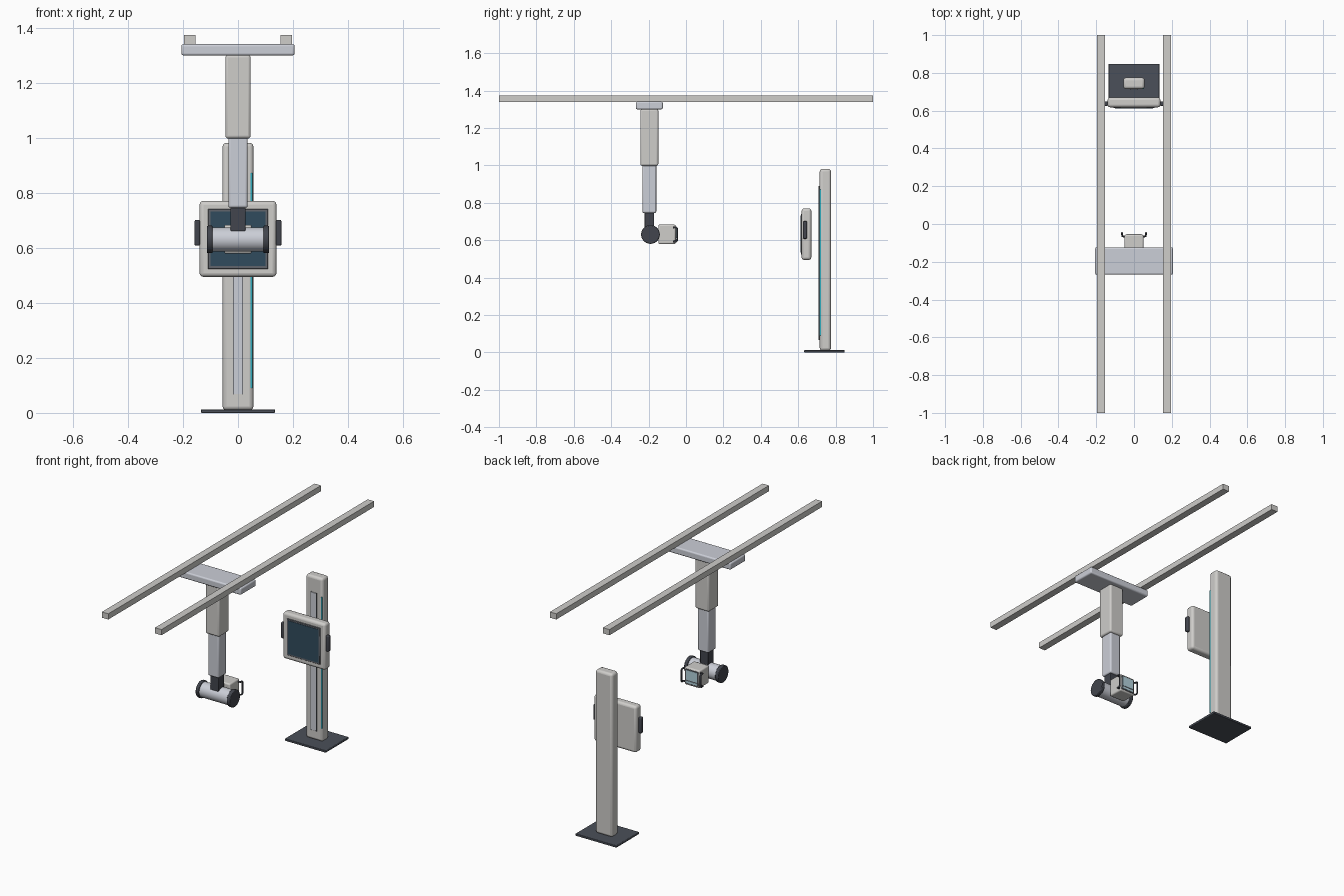
import bpy, math
from mathutils import Vector

if "Cube" in bpy.data.objects:
    bpy.data.objects.remove(bpy.data.objects["Cube"])


def mat(name, rgb):
    m = bpy.data.materials.new(name)
    m.diffuse_color = (*rgb, 1)
    m.use_nodes = True
    m.node_tree.nodes["Principled BSDF"].inputs["Base Color"].default_value = m.diffuse_color
    return m


SHELL = mat("warm_grey", (0.62, 0.61, 0.59))
METAL = mat("metal", (0.60, 0.62, 0.68))
DARK = mat("dark_plastic", (0.055, 0.06, 0.075))
BASE = mat("base_grey", (0.07, 0.08, 0.10))
FRAME = mat("frame_grey", (0.12, 0.13, 0.15))
GLASS = mat("panel_blue", (0.03, 0.07, 0.11))
CYAN = mat("cyan_strip", (0.03, 0.42, 0.52))
WINDOW = mat("pale_window", (0.45, 0.65, 0.72))


def finish(o, name, m, bevel=0, seg=3):
    o.name = name
    o.data.materials.append(m)
    if bevel:
        b = o.modifiers.new("bevel", "BEVEL")
        b.width, b.segments, b.limit_method = bevel, seg, "ANGLE"
    bpy.ops.object.shade_smooth_by_angle(angle=math.radians(35))
    return o


def box(name, x, y, z, m, bevel=0, seg=3):
    """Box from (min, max) ranges on each axis."""
    c = [(a + b) / 2 for a, b in (x, y, z)]
    bpy.ops.mesh.primitive_cube_add(size=1, location=c)
    o = bpy.context.object
    o.scale = [b - a for a, b in (x, y, z)]
    bpy.ops.object.transform_apply(location=False, rotation=False, scale=True)
    return finish(o, name, m, bevel, seg)


def cyl_x(name, x, y, z, r, m, bevel=0):
    """Cylinder lying along x."""
    bpy.ops.mesh.primitive_cylinder_add(
        vertices=48, radius=r, depth=x[1] - x[0],
        location=((x[0] + x[1]) / 2, y, z), rotation=(0, math.pi / 2, 0))
    return finish(bpy.context.object, name, m, bevel, 2)


def rod(name, pts, r, m):
    """Round bar through a few points, converted to mesh."""
    cu = bpy.data.curves.new(name, "CURVE")
    cu.dimensions = "3D"
    cu.bevel_depth, cu.bevel_resolution, cu.use_fill_caps = r, 3, True
    s = cu.splines.new("POLY")
    s.points.add(len(pts) - 1)
    for p, q in zip(s.points, pts):
        p.co = (*q, 1)
    o = bpy.data.objects.new(name, cu)
    bpy.context.collection.objects.link(o)
    bpy.ops.object.select_all(action="DESELECT")
    o.select_set(True)
    bpy.context.view_layer.objects.active = o
    bpy.ops.object.convert(target="MESH")
    return finish(bpy.context.object, name, m)


def sym(h):
    return (-h, h)


def side(s, a, b):
    return tuple(sorted((s * a, s * b)))


# Ceiling rails
for s, n in ((-1, "left"), (1, "right")):
    box(f"{n}_ceiling_rail", side(s, 0.154, 0.196), (-1, 1), (1.34, 1.374), SHELL)

# Carriage and telescopic column
CY = -0.196
box("carriage", sym(0.206), (CY - 0.072, CY + 0.072), (1.30, 1.341), METAL, 0.008)
box("upper_column", sym(0.046), (CY - 0.048, CY + 0.048), (0.998, 1.302), SHELL, 0.01)
box("lower_column", sym(0.035), (CY - 0.037, CY + 0.037), (0.746, 1.01), METAL, 0.008)
box("tube_neck", sym(0.027), (CY - 0.026, CY + 0.026), (0.66, 0.75), DARK, 0.003, 2)

# X-ray tube with end caps
TY, TZ = -0.19, 0.631
cyl_x("tube_housing", sym(0.1), TY, TZ, 0.044, METAL)
for s, n in ((-1, "left"), (1, "right")):
    cyl_x(f"{n}_tube_cap", side(s, 0.092, 0.113), TY, TZ, 0.05, DARK, 0.004)

# Collimator with window, control strip and handles
box("collimator", sym(0.05), (-0.148, -0.056), (0.579, 0.684), SHELL, 0.008)
box("collimator_frame", sym(0.042), (-0.06, -0.054), (0.588, 0.676), FRAME, 0.002, 1)
box("collimator_window", sym(0.036), (-0.056, -0.052), (0.612, 0.67), WINDOW)
box("collimator_strip", sym(0.036), (-0.056, -0.052), (0.594, 0.606), WINDOW)
for s, n in ((-1, "left"), (1, "right")):
    x = s * 0.063
    rod(f"{n}_collimator_handle",
        [(s * 0.046, -0.066, 0.669), (x, -0.066, 0.669), (x, -0.053, 0.669),
         (x, -0.047, 0.663), (x, -0.047, 0.599), (x, -0.053, 0.593),
         (x, -0.066, 0.593), (s * 0.046, -0.066, 0.593)], 0.005, DARK)

# Wall stand: base, column, guide track and cyan scale
box("stand_base", sym(0.135), (0.632, 0.848), (0, 0.013), BASE, 0.003, 2)
box("stand_column", sym(0.056), (0.715, 0.775), (0.01, 0.982), SHELL, 0.014)
box("guide_track", sym(0.018), (0.711, 0.72), (0.068, 0.888), METAL, 0.001, 1)
for s, n in ((-1, "left"), (1, "right")):
    box(f"{n}_track_edge", side(s, 0.016, 0.019), (0.709, 0.718), (0.066, 0.89), FRAME)
box("cyan_scale", (0.046, 0.053), (0.714, 0.724), (0.09, 0.872), CYAN)

# Detector with framed panel and side grips
box("detector_housing", sym(0.14), (0.618, 0.67), (0.495, 0.771), SHELL, 0.014)
box("detector_frame", sym(0.11), (0.6145, 0.626), (0.524, 0.742), FRAME, 0.002, 1)
box("detector_panel", sym(0.1), (0.6125, 0.62), (0.534, 0.732), GLASS)
for s, n in ((-1, "left"), (1, "right")):
    box(f"{n}_detector_grip", side(s, 0.138, 0.158), (0.625, 0.648), (0.608, 0.702), DARK, 0.006)
